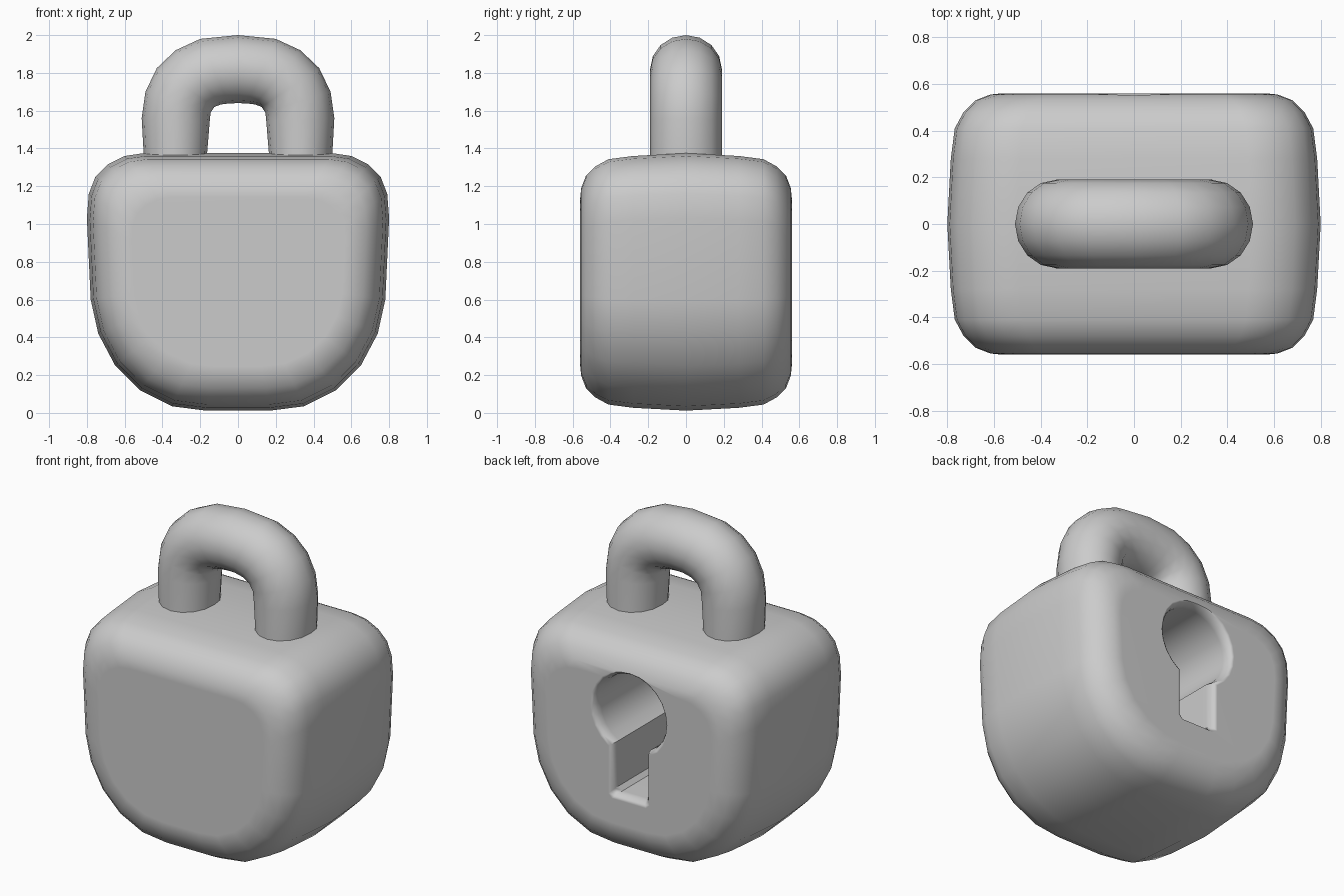
import bpy, bmesh, math

if "Cube" in bpy.data.objects:
    bpy.data.objects.remove(bpy.data.objects["Cube"])


def loft(name, rings):
    """Skin a list of closed rings (equal point counts) and cap both ends."""
    bm = bmesh.new()
    vs = [[bm.verts.new(p) for p in ring] for ring in rings]
    n = len(vs[0])
    for a, b in zip(vs, vs[1:]):
        for i in range(n):
            j = (i + 1) % n
            bm.faces.new((a[i], a[j], b[j], b[i]))
    bm.faces.new(vs[0])
    bm.faces.new(vs[-1])
    bmesh.ops.recalc_face_normals(bm, faces=bm.faces)
    me = bpy.data.meshes.new(name)
    bm.to_mesh(me)
    bm.free()
    ob = bpy.data.objects.new(name, me)
    bpy.context.collection.objects.link(ob)
    return ob


def select(ob):
    bpy.ops.object.select_all(action='DESELECT')
    ob.select_set(True)
    bpy.context.view_layer.objects.active = ob


def smooth(ob, deg):
    select(ob)
    bpy.ops.object.shade_smooth_by_angle(angle=math.radians(deg))
    wn = ob.modifiers.new("weighted_normals", 'WEIGHTED_NORMAL')
    wn.keep_sharp = True


# Body: front outline, mirrored, lofted through the depth with rounded edges
half = [(.17, .012), (.35, .035), (.52, .12), (.65, .25), (.74, .42), (.78, .6),
        (.80, 1.03), (.79, 1.16), (.755, 1.25), (.69, 1.315), (.6, 1.36), (.5, 1.375)]
outline = half + [(-x, z) for x, z in reversed(half)]
MID_Z, HX, HZ = .693, .8, .682
steps = [(.56, .235), (.555, .185), (.53, .12), (.48, .07), (.41, .032), (.28, .015)]
steps = steps + [(0, 0)] + [(-y, i) for y, i in reversed(steps)]
body = loft("lock_body", [
    [(x * (HX - i) / HX, y, MID_Z + (z - MID_Z) * (HZ - i) / HZ) for x, z in outline]
    for y, i in steps])


# Keyhole cutter: round hole plus slot, flared at the mouth for a soft rim
def keyhole(y, grow):
    r, w, cz, bottom = .235 + grow, .11 + grow, .945, .43 - grow
    a0 = math.asin(w / r)
    n = 20
    pts = []
    for k in range(n + 1):
        a = -math.pi / 2 + a0 + (2 * math.pi - 2 * a0) * k / n
        pts.append((r * math.cos(a), y, cz + r * math.sin(a)))
    c = .025
    return pts + [(-w, y, bottom + c), (-w + c, y, bottom), (w - c, y, bottom), (w, y, bottom + c)]


cutter = loft("keyhole_cutter", [keyhole(y, g) for y, g in
              [(0, 0), (.5, 0), (.53, .006), (.55, .018), (.562, .035), (.65, .04)]])
cutter.hide_render = True
cut = body.modifiers.new("keyhole", 'BOOLEAN')
cut.operation = 'DIFFERENCE'
cut.solver = 'EXACT'
cut.object = cutter
select(body)
bpy.ops.object.modifier_apply(modifier=cut.name)
bpy.data.objects.remove(cutter)
smooth(body, 40)

# Shackle: elliptical sections spanning outer and inner points of the arch
arch = [(.50, 1.25, .163, 1.25), (.50, 1.38, .163, 1.38), (.51, 1.56, .15, 1.54),
        (.49, 1.70, .145, 1.59), (.43, 1.825, .125, 1.62), (.33, 1.92, .09, 1.633),
        (.20, 1.98, .05, 1.638)]
arch = arch + [(0, 2.0, 0, 1.64)] + [(-a, b, -c, d) for a, b, c, d in reversed(arch)]
SIDES = 16
rings = []
for ox, oz, ix, iz in arch:
    ring = []
    for k in range(SIDES):
        t = 2 * math.pi * k / SIDES
        c = math.cos(t) / 2
        ring.append((ox * (.5 + c) + ix * (.5 - c), .19 * math.sin(t),
                     oz * (.5 + c) + iz * (.5 - c)))
    rings.append(ring)
shackle = loft("shackle", rings)
smooth(shackle, 50)
